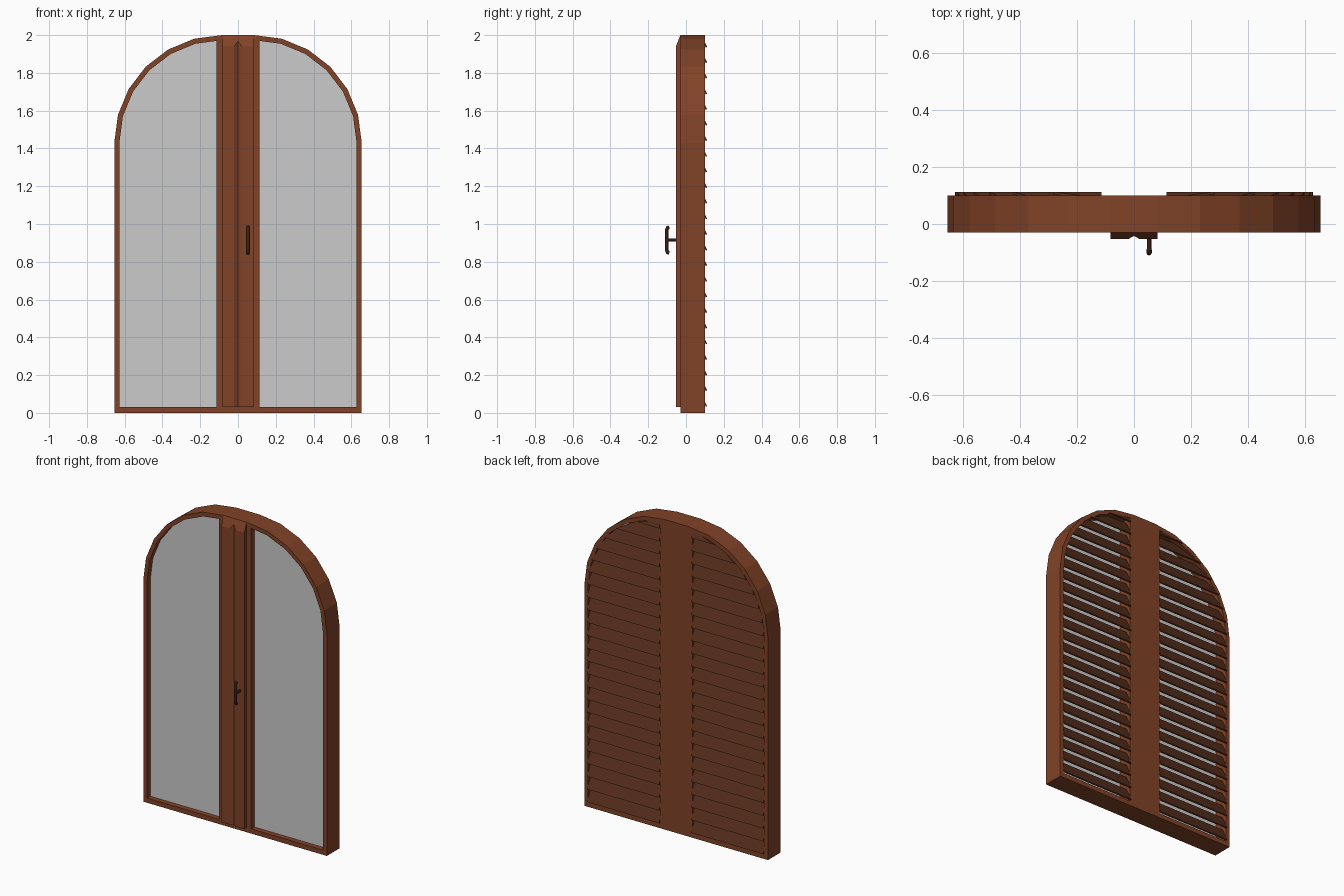
import bpy, bmesh
from math import sin, cos, radians, sqrt, pi

if "Cube" in bpy.data.objects:
    bpy.data.objects.remove(bpy.data.objects["Cube"])

CX, SPRING, R_OUT, R_IN = 0.085, 1.43, 0.57, 0.543
MULLION, SILL = 0.115, 0.03


def material(name, rgb):
    m = bpy.data.materials.new(name)
    m.diffuse_color = (*rgb, 1)
    m.use_nodes = True
    m.node_tree.nodes["Principled BSDF"].inputs["Base Color"].default_value = m.diffuse_color
    return m


wood = material("wood", (0.22, 0.055, 0.02))
dark_wood = material("dark_wood", (0.095, 0.028, 0.012))


def arc(radius, count):
    return [(CX + radius * cos(radians(15 * i)), SPRING + radius * sin(radians(15 * i)))
            for i in range(count)]


def flip(points):
    return [(-x, z) for x, z in reversed(points)]


def to_mesh(obj):
    bpy.ops.object.select_all(action='DESELECT')
    obj.select_set(True)
    bpy.context.view_layer.objects.active = obj
    bpy.ops.object.convert(target='MESH')


def plate(name, loops, y0, y1, mat=None):
    """Flat outline(s) in x/z, extruded from y0 to y1; inner loops become holes."""
    cu = bpy.data.curves.new(name, 'CURVE')
    cu.dimensions, cu.fill_mode = '2D', 'BOTH'
    cu.extrude = (y1 - y0) / 2
    for loop in loops:
        s = cu.splines.new('POLY')
        s.points.add(len(loop) - 1)
        for p, (x, z) in zip(s.points, loop):
            p.co = (x, z, 0, 1)
        s.use_cyclic_u, s.use_smooth = True, False
    obj = bpy.data.objects.new(name, cu)
    bpy.context.collection.objects.link(obj)
    obj.rotation_euler.x = pi / 2
    obj.location.y = (y0 + y1) / 2
    if mat:
        cu.materials.append(mat)
    to_mesh(obj)
    return obj


def mesh_object(name, bm, mat):
    bmesh.ops.recalc_face_normals(bm, faces=bm.faces)
    me = bpy.data.meshes.new(name)
    bm.to_mesh(me)
    bm.free()
    me.materials.append(mat)
    obj = bpy.data.objects.new(name, me)
    bpy.context.collection.objects.link(obj)
    return obj


def add_prism(bm, ring_a, ring_b):
    a = [bm.verts.new(p) for p in ring_a]
    b = [bm.verts.new(p) for p in ring_b]
    bm.faces.new(a)
    bm.faces.new(b[::-1])
    for i in range(len(a)):
        j = (i + 1) % len(a)
        bm.faces.new((a[i], b[i], b[j], a[j]))


# Arched frame with two openings
half = [(CX + R_OUT, 0)] + arc(R_OUT, 7)
opening = [(MULLION, SILL), (CX + R_IN, SILL)] + arc(R_IN, 6) + [(MULLION, 1.969)]
plate("arched_frame", [half + flip(half), opening, flip(opening)], -0.03, 0.10, wood)

# Glass panes
plate("glass_right", [opening], 0.003, 0.008)
plate("glass_left", [flip(opening)], 0.003, 0.008)

# Centre meeting stile, grooved in the middle, sloping back at the top
profile = [(-0.082, -0.03), (-0.082, -0.053), (-0.02, -0.053), (0, -0.042),
           (0.02, -0.053), (0.082, -0.053), (0.082, -0.03)]
bm = bmesh.new()
add_prism(bm, [(x, y, SILL) for x, y in profile],
          [(x, y, 2.0 + (y + 0.03) * 2.6) for x, y in profile])
mesh_object("centre_stile", bm, wood)

# Louvre slats, trimmed to the arch and mirrored
def edge_x(z):
    h = max(0, z - SPRING)
    return max(MULLION + 0.001, CX + sqrt(max(0, R_IN ** 2 - h * h)))


bm = bmesh.new()
for k in range(24):
    z0 = 0.036 + k * 0.0827
    t = min(1, (1.967 - z0) / 0.088)
    section = [(0.112, z0), (0.112 - 0.044 * t, z0 + 0.088 * t),
               (0.1048 - 0.044 * t, z0 + 0.088 * t - 0.0036), (0.1048, z0 - 0.0036)]
    add_prism(bm, [(MULLION, y, z) for y, z in section],
              [(edge_x(z), y, z) for y, z in section])
slats = mesh_object("louvre_slats", bm, dark_wood)
slats.modifiers.new("mirror", 'MIRROR').use_mirror_merge = False


# Handle: grip with bent ends, plus a stem
def rod(name, points, radius):
    cu = bpy.data.curves.new(name, 'CURVE')
    cu.dimensions = '3D'
    cu.bevel_depth, cu.bevel_resolution, cu.use_fill_caps = radius, 2, True
    s = cu.splines.new('POLY')
    s.points.add(len(points) - 1)
    for p, (y, z) in zip(s.points, points):
        p.co = (0.053, y, z, 1)
    cu.materials.append(dark_wood)
    obj = bpy.data.objects.new(name, cu)
    bpy.context.collection.objects.link(obj)
    to_mesh(obj)
    bpy.ops.object.shade_smooth_by_angle()


rod("handle_grip", [(-0.089, 0.845), (-0.097, 0.849), (-0.101, 0.859),
                    (-0.101, 0.971), (-0.097, 0.981), (-0.089, 0.985)], 0.0095)
rod("handle_stem", [(-0.045, 0.915), (-0.101, 0.915)], 0.008)
